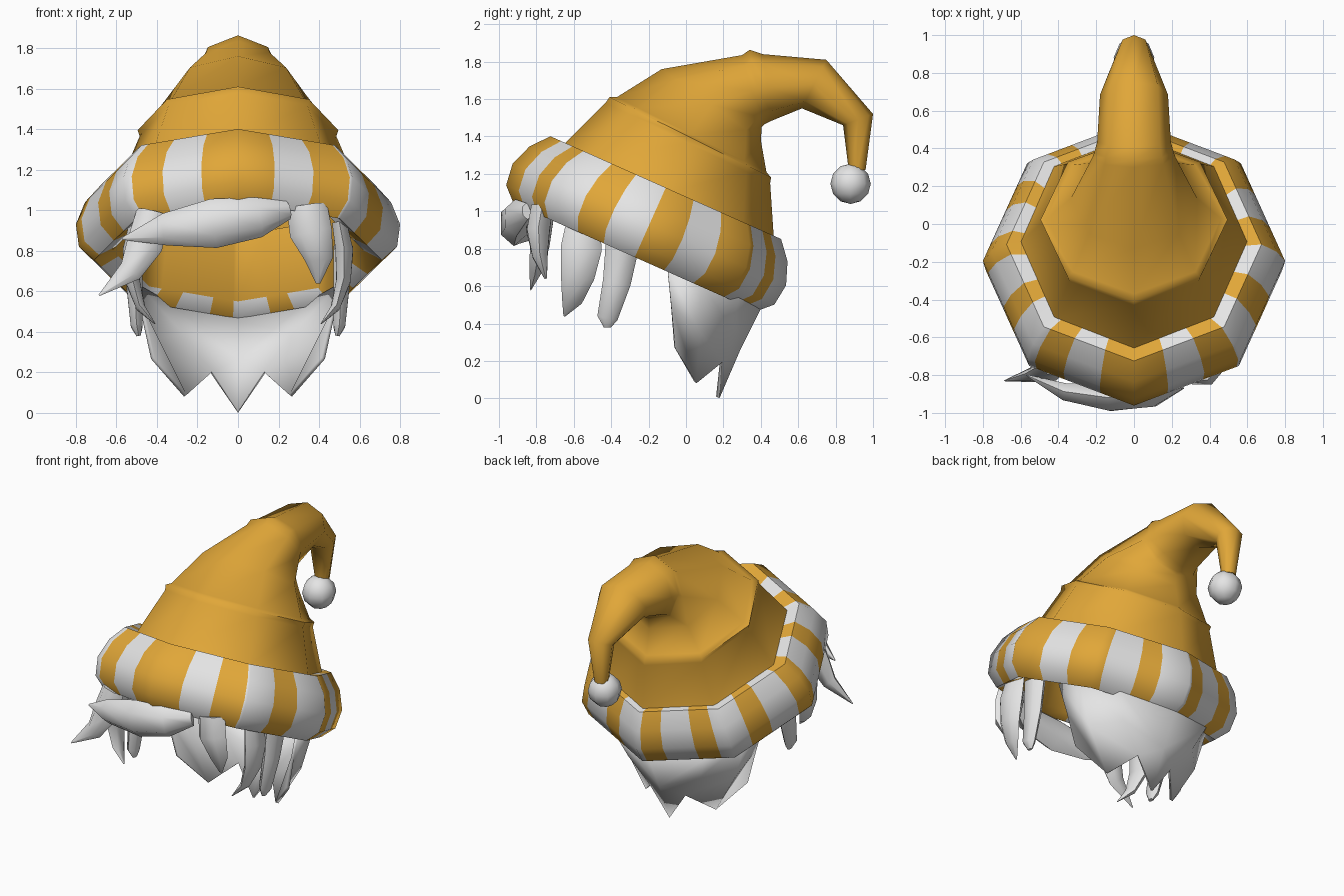
import bpy, bmesh, math
from mathutils import Vector

if "Cube" in bpy.data.objects:
    bpy.data.objects.remove(bpy.data.objects["Cube"])


def material(name, rgb):
    m = bpy.data.materials.new(name)
    m.diffuse_color = (*rgb, 1)
    m.use_nodes = True
    m.node_tree.nodes["Principled BSDF"].inputs["Base Color"].default_value = m.diffuse_color
    return m


ORANGE = material("warm orange", (0.75, 0.385, 0.04))
WHITE = material("soft white", (0.78, 0.78, 0.78))


def finish(name, bm, mats, angle=55):
    bmesh.ops.recalc_face_normals(bm, faces=bm.faces)
    me = bpy.data.meshes.new(name)
    bm.to_mesh(me)
    bm.free()
    for m in mats:
        me.materials.append(m)
    ob = bpy.data.objects.new(name, me)
    bpy.context.collection.objects.link(ob)
    bpy.ops.object.select_all(action='DESELECT')
    ob.select_set(True)
    bpy.context.view_layer.objects.active = ob
    bpy.ops.object.shade_smooth_by_angle(angle=math.radians(angle))
    return ob


def bridge(bm, a, b):
    n = len(a)
    return [bm.faces.new((a[i], a[(i + 1) % n], b[(i + 1) % n], b[i])) for i in range(n)]


# Tilted frame of the brim
TILT = math.radians(24)
V = Vector((0, math.cos(TILT), -math.sin(TILT)))
W = Vector((0, math.sin(TILT), math.cos(TILT)))


def octagon_point(deg, r, w):
    """Point on an octagon of corner radius r; 0 degrees faces the front."""
    t = math.radians((deg % 45) - 22.5)
    d = r * math.cos(math.radians(22.5)) / math.cos(t)
    a = math.radians(deg)
    return Vector((d * math.sin(a), 0, 0)) + V * (-0.557 - d * math.cos(a)) + W * w


# Striped brim: rolled octagonal ring, white bands at chosen angles
bands = [22, 52, 82, 113, 147, 174, 200, 227, 255, 283, 310, 338]
HALF = 8
angles = sorted(set([45 * i for i in range(8)] + [b + s for b in bands for s in (-HALF, HALF)]))
profile = [(0.62, 0.63), (0.71, 0.578), (0.785, 0.65), (0.80, 0.77), (0.755, 0.89), (0.675, 0.985), (0.57, 0.965)]
bm = bmesh.new()
rings = [[bm.verts.new(octagon_point(a, r, w)) for r, w in profile] for a in angles]
for i, a in enumerate(angles):
    nxt = angles[(i + 1) % len(angles)]
    mid = (a + (nxt if nxt > a else nxt + 360)) / 2
    white = any(abs(mid - b) < HALF for b in bands)
    for k, f in enumerate(bridge(bm, rings[i], rings[(i + 1) % len(angles)])):
        f.material_index = int(white and k < len(profile) - 1)
finish("brim", bm, [ORANGE, WHITE])

# Drooping cap: octagonal sections given by front/top point, back/under point, half width
sections = [
    ((-0.66, 1.35), (0.47, 0.85), 0.60),
    ((-0.43, 1.58), (0.45, 1.15), 0.485),
    ((-0.41, 1.61), (0.455, 1.18), 0.495),
    ((-0.37, 1.61), (0.43, 1.21), 0.46),
    ((-0.13, 1.76), (0.40, 1.38), 0.335),
    ((0.30, 1.835), (0.405, 1.45), 0.22),
    ((0.34, 1.863), (0.42, 1.465), 0.21),
    ((0.41, 1.84), (0.46, 1.485), 0.195),
    ((0.75, 1.81), (0.62, 1.55), 0.18),
    ((1.00, 1.52), (0.84, 1.46), 0.085),
    ((0.96, 1.22), (0.87, 1.22), 0.045),
]
bm = bmesh.new()
prev = None
for (y0, z0), (y1, z1), hx in sections:
    c = Vector((0, (y0 + y1) / 2, (z0 + z1) / 2))
    h = Vector((0, y0, z0)) - c
    ring = [bm.verts.new(c + h * math.cos(k * math.pi / 4) + Vector((hx * math.sin(k * math.pi / 4), 0, 0)))
            for k in range(8)]
    if prev:
        bridge(bm, prev, ring)
    prev = ring
bm.faces.new(prev)
finish("cap", bm, [ORANGE], 70)

# Pompom
bm = bmesh.new()
bmesh.ops.create_uvsphere(bm, u_segments=8, v_segments=6, radius=0.108)
bmesh.ops.translate(bm, verts=bm.verts, vec=(0, 0.88, 1.147))
finish("pompom", bm, [WHITE], 60)

# Back hair: half of a jagged curtain, mirrored
columns = [  # top, middle, bottom
    ((0.52, -0.10, 0.70), (0.47, -0.08, 0.50), (0.42, -0.06, 0.27)),
    ((0.50, 0.08, 0.63), (0.42, 0.07, 0.36), (0.26, 0.05, 0.085)),
    ((0.34, 0.28, 0.54), (0.27, 0.23, 0.38), (0.13, 0.19, 0.20)),
    ((0.00, 0.39, 0.48), (0.00, 0.28, 0.26), (0.00, 0.17, 0.005)),
]
bm = bmesh.new()
cols = [[bm.verts.new(p) for p in c] for c in columns]
for a, b in zip(cols, cols[1:]):
    for k in range(2):
        bm.faces.new((a[k], a[k + 1], b[k + 1], b[k]))
hair = finish("back_hair", bm, [WHITE], 60)
hair.modifiers.new("mirror", 'MIRROR').use_clip = True
thick = hair.modifiers.new("thickness", 'SOLIDIFY')
thick.thickness = 0.02
thick.offset = 0


def lock(name, path, wide, depth, mirror=False):
    """Tapered hair lock: path rows are x, y, z, half width."""
    bm = bmesh.new()
    pts = [Vector(p[:3]) for p in path]
    wide = Vector(wide)
    biggest = max(p[3] for p in path)
    prev = None
    for i, p in enumerate(pts):
        t = (pts[min(i + 1, len(pts) - 1)] - pts[max(i - 1, 0)]).normalized()
        side = (wide - t * wide.dot(t)).normalized()
        out = t.cross(side)
        hw = path[i][3]
        ring = [bm.verts.new(p + side * hw * math.cos(k * math.pi / 3)
                             + out * depth * hw / biggest * math.sin(k * math.pi / 3)) for k in range(6)]
        if prev:
            bridge(bm, prev, ring)
        else:
            bm.faces.new(ring)
        prev = ring
    bm.faces.new(prev)
    ob = finish(name, bm, [WHITE], 50)
    if mirror:
        ob.modifiers.new("mirror", 'MIRROR')


# Fringe sweeping across the forehead
lock("fringe", [(-0.57, -0.80, 0.86, 0.006), (-0.36, -0.89, 0.905, 0.08), (-0.12, -0.92, 0.935, 0.122),
                (0.10, -0.91, 0.965, 0.10), (0.25, -0.85, 1.0, 0.045)], (0, 0, 1), 0.08)
# Front locks, one each side, differently shaped
lock("front_lock_right", [(0.34, -0.77, 1.02, 0.10), (0.36, -0.79, 0.89, 0.105),
                          (0.40, -0.78, 0.76, 0.07), (0.395, -0.75, 0.64, 0.012)], (1, 0, 0), 0.07)
lock("front_lock_left", [(-0.42, -0.75, 0.99, 0.08), (-0.46, -0.78, 0.83, 0.09),
                         (-0.53, -0.80, 0.70, 0.06), (-0.685, -0.83, 0.58, 0.004)], (1, 0, 0), 0.06)
# Side locks on both sides
lock("temple_lock", [(0.50, -0.55, 0.94, 0.09), (0.525, -0.56, 0.80, 0.11), (0.52, -0.58, 0.65, 0.09),
                     (0.48, -0.61, 0.52, 0.055), (0.41, -0.65, 0.44, 0.006)], (0, 1, 0), 0.05, True)
lock("ear_lock", [(0.52, -0.34, 0.82, 0.09), (0.51, -0.37, 0.62, 0.075),
                  (0.50, -0.42, 0.43, 0.055), (0.49, -0.42, 0.38, 0.02)], (0, 1, 0), 0.055, True)
